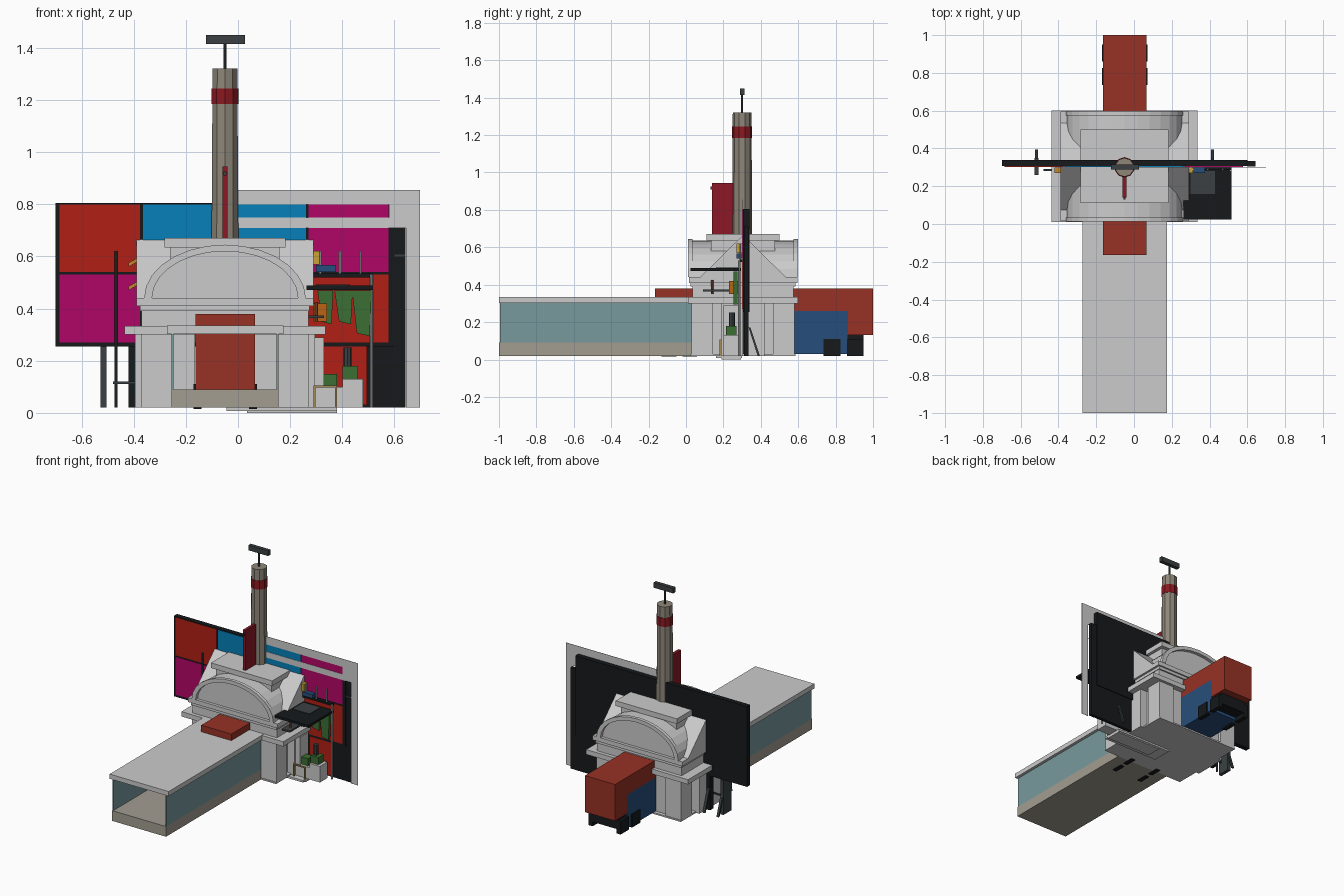
import bpy, math

if "Cube" in bpy.data.objects:
    bpy.data.objects.remove(bpy.data.objects["Cube"])

MATS = {}

def mat(hexcol):
    if hexcol not in MATS:
        lin = [((int(hexcol[i:i + 2], 16) / 255) ** 2.2) for i in (0, 2, 4)]
        m = bpy.data.materials.new("paint_" + hexcol)
        m.diffuse_color = (*lin, 1)
        m.use_nodes = True
        m.node_tree.nodes["Principled BSDF"].inputs["Base Color"].default_value = m.diffuse_color
        MATS[hexcol] = m
    return MATS[hexcol]

def make(name, verts, faces, col=None):
    me = bpy.data.meshes.new(name)
    me.from_pydata(verts, [], faces)
    ob = bpy.data.objects.new(name, me)
    bpy.context.collection.objects.link(ob)
    if col:
        me.materials.append(mat(col))
    return ob

def prism(name, pts, a, b, axis='y', col=None):
    """Extrude a profile: (x,z) along y, or (y,z) along x."""
    n = len(pts)
    put = (lambda p, t: (p[0], t, p[1])) if axis == 'y' else (lambda p, t: (t, p[0], p[1]))
    verts = [put(p, a) for p in pts] + [put(p, b) for p in pts]
    faces = [tuple(range(n)), tuple(range(2 * n - 1, n - 1, -1))]
    faces += [(i, i + n, (i + 1) % n + n, (i + 1) % n) for i in range(n)]
    ob = make(name, verts, faces, col)
    import bmesh
    bm = bmesh.new()
    bm.from_mesh(ob.data)
    bmesh.ops.recalc_face_normals(bm, faces=bm.faces)
    bm.to_mesh(ob.data)
    bm.free()
    return ob

def box(name, x0, x1, y0, y1, z0, z1, col=None):
    return prism(name, [(x0, z0), (x1, z0), (x1, z1), (x0, z1)], y0, y1, 'y', col)

def cyl(name, x, y, z0, z1, r0, r1=None, n=10, col=None):
    bpy.ops.mesh.primitive_cone_add(vertices=n, radius1=r0, radius2=r0 if r1 is None else r1,
                                    depth=z1 - z0, location=(x, y, (z0 + z1) / 2))
    ob = bpy.context.object
    ob.name = name
    if col:
        ob.data.materials.append(mat(col))
    return ob

CX, CY = -0.05, 0.305
BLACK, DARK, RED, MAG, BLUE = "1c1f21", "3d4244", "b0241c", "b00f66", "0f7fb8"
BRICK, NAVY, TAN, GREEN = "963529", "2b4f7a", "a19c90", "3d6e35"

def centred(name, hx, hy, z0, z1, col=None):
    return box(name, CX - hx, CX + hx, CY - hy, CY + hy, z0, z1, col)

# Pavilion body: core, corner piers, ledges
centred("pavilion_floor", .32, .28, .02, .03)
for sx in (-1, 1):
    x0, x1 = sorted((CX + sx * .115, CX + sx * .29))
    box("pavilion_wall", x0, x1, .05, .56, .02, .30)
    for sy in (-1, 1):
        x0, x1 = sorted((CX + sx * .20, CX + sx * .32))
        y0, y1 = sorted((CY + sy * .16, CY + sy * .275))
        box("corner_pier", x0, x1, y0, y1, .02, .30)
    x0, x1 = sorted((CX + sx * .28, CX + sx * .345))
    box("side_bay", x0, x1, .19, .42, .02, .30)
centred("lower_ledge", .386, .295, .30, .333)
centred("attic", .32, .27, .333, .39)
centred("cornice_low", .325, .28, .39, .41)
centred("cornice_high", .34, .29, .41, .44)

# Vaulted roof with arched rims front and back, crossed by a gable
def arch(hw, rise, z=.44, n=14):
    return [(CX + hw * math.cos(math.pi * i / n), z + rise * math.sin(math.pi * i / n)) for i in range(n + 1)]

prism("barrel_vault", arch(.305, .195), .035, .575)
for a, b in ((.012, .035), (.575, .598)):
    prism("arch_rim", arch(.31, .205) + arch(.28, .18)[::-1], a, b)
prism("cross_gable", [(CY - .25, .42), (CY + .25, .42), (CY, .665)], CX - .34, CX + .34, 'x')
centred("roof_plinth", .21, .17, .56, .635)
centred("roof_cap", .232, .195, .635, .67)

# Chimney, band, antenna and blade sign
cyl("chimney", CX, .3, .66, 1.32, .054, .050, 10, "8c8578")
cyl("chimney_band", CX, .3, 1.185, 1.245, .054, .054, 10, "8a1f26")
cyl("antenna_pole", CX, .3, 1.32, 1.42, .006, col=DARK)
box("antenna_bar", -.123, .026, .288, .314, 1.415, 1.45, DARK)
box("blade_sign", -.06, -.04, .14, .25, .66, .945, "8a1f2a")
box("sign_bracket", -.055, -.045, .13, .15, .91, .925, DARK)

# Glazed passage, open at the front end
box("passage_base", -.255, .155, -1, .03, .02, .09, TAN)
for x in (-.255, .147):
    box("passage_glass", x, x + .008, -.995, .03, .09, .305, "78989c")
box("passage_roof", -.272, .175, -1, .03, .303, .335)

# Vehicle running through the pavilion
box("vehicle_front", -.163, .065, -.165, .05, .09, .38, BRICK)
box("vehicle_roof", -.163, .065, .05, 1, .26, .38, BRICK)
box("vehicle_rear", -.163, .065, .865, 1, .13, .26, BRICK)
box("vehicle_body", -.163, .065, .05, .865, .03, .26, NAVY)
box("vehicle_chassis", -.15, .05, .865, .95, .05, .13, BLACK)
for y in (.735, .86):
    for x in (-.17, .042):
        box("vehicle_wheel", x, x + .03, y, y + .09, .02, .11, BLACK)
for y in (-.13, -.02):
    for x in (-.17, .042):
        box("front_wheel", x, x + .03, y, y + .08, .015, .11, BLACK)

# Billboard with coloured panels
box("billboard", -.70, .60, .306, .34, .255, .805, BLACK)
for x0, x1, z0, z1, c in ((-.685, -.375, .54, .80, RED), (-.685, -.375, .27, .53, MAG),
                          (-.365, .26, .54, .80, BLUE), (.27, .578, .54, .80, MAG),
                          (-.365, .26, .27, .53, BLUE), (.27, .578, .27, .53, RED)):
    box("billboard_panel", x0, x1, .303, .307, z0, z1, c)

# Thin grey screen around the billboard's right part
for x0, x1, z0, z1 in ((0, .698, .80, .855), (0, .58, .71, .75), (.58, .698, .71, .80), (.645, .698, .02, .71)):
    box("grey_screen", x0, x1, .300, .302, z0, z1)
box("end_column", .60, .643, .31, .333, .02, .71, BLACK)
box("column_clip", .60, .643, .305, .31, .60, .608, DARK)
box("lower_wall", .30, .605, .312, .334, .02, .255, BLACK)
box("lower_red_panel", .33, .495, .306, .312, .03, .26, RED)

# Posts and braces under the left of the billboard
box("left_post", -.528, -.505, .26, .35, .02, .255, DARK)
box("left_inner_post", -.42, -.39, .30, .34, .02, .255, BLACK)
cyl("left_pole", -.468, .285, .02, .62, .006, n=8, col=DARK)
box("left_rail", -.48, -.39, .28, .29, .11, .12, DARK)
box("teal_sign", -.397, -.385, .27, .30, .07, .21, "1b9aa0")
for z in (.48, .57):
    prism("wall_lamp", [(-.42, z - .01), (-.385, z + .01), (-.385, z + .025), (-.42, z + .005)], .27, .30, 'y', "c98a2e")
for x in (-.515, -.41, .415):
    prism("rear_brace", [(.335, .17), (.345, .17), (.395, .02), (.383, .02)], x - .008, x + .008, 'x', DARK)

# Shop canopy, beam and posts
box("canopy", .262, .517, .025, .295, .472, .488, BLACK)
box("canopy_inset", .30, .43, .16, .28, .488, .492, DARK)
box("shop_beam", .25, .515, .285, .306, .52, .535, BLACK)
cyl("shop_post", .512, .285, .02, .53, .006, n=8)
for x in (.315, .39, .47):
    cyl("beam_spike", x, .29, .535, .62, .005, n=6)
box("blue_box", .30, .375, .27, .30, .54, .567, NAVY)
box("yellow_box", .29, .312, .27, .30, .57, .62, "c9a23a")

# Hanging cloths, shelf and crates
for x, w, z in ((.335, .03, .34), (.405, .035, .34), (.475, .038, .295)):
    prism("green_cloth", [(x - w, .47), (x + w, .47), (x + w * .8, z), (x - w * .5, z + .01)], .255, .275, 'y', GREEN)
box("orange_crate", .29, .342, .23, .29, .35, .42, "b8651c")
box("shelf", .27, .33, .09, .25, .363, .374, DARK)
cyl("shelf_bottle", .30, .14, .35, .425, .006, n=8, col="8a5a45")

# Planters, pot and small frame
for x0, x1, z in ((.33, .40, .10), (.40, .48, .13)):
    box("planter", x0, x1, .20, .28, .02, z)
    box("planter_leaves", x0, x1 - .02, .215, .27, z, z + .05, GREEN)
cyl("dark_pot", .42, .245, .17, .25, .016, n=8, col=DARK)
box("shop_pier", .295, .33, .20, .29, .02, .29)
for x in (.29, .372):
    box("tan_frame_leg", x, x + .008, .18, .19, .02, .105, "a58a5a")
box("tan_frame_top", .29, .38, .18, .19, .098, .106, "a58a5a")

# Steps at ground level
box("ground_step_upper", -.045, .38, .16, .30, .008, .022)
box("ground_step_lower", .035, .38, .19, .295, 0, .008)
